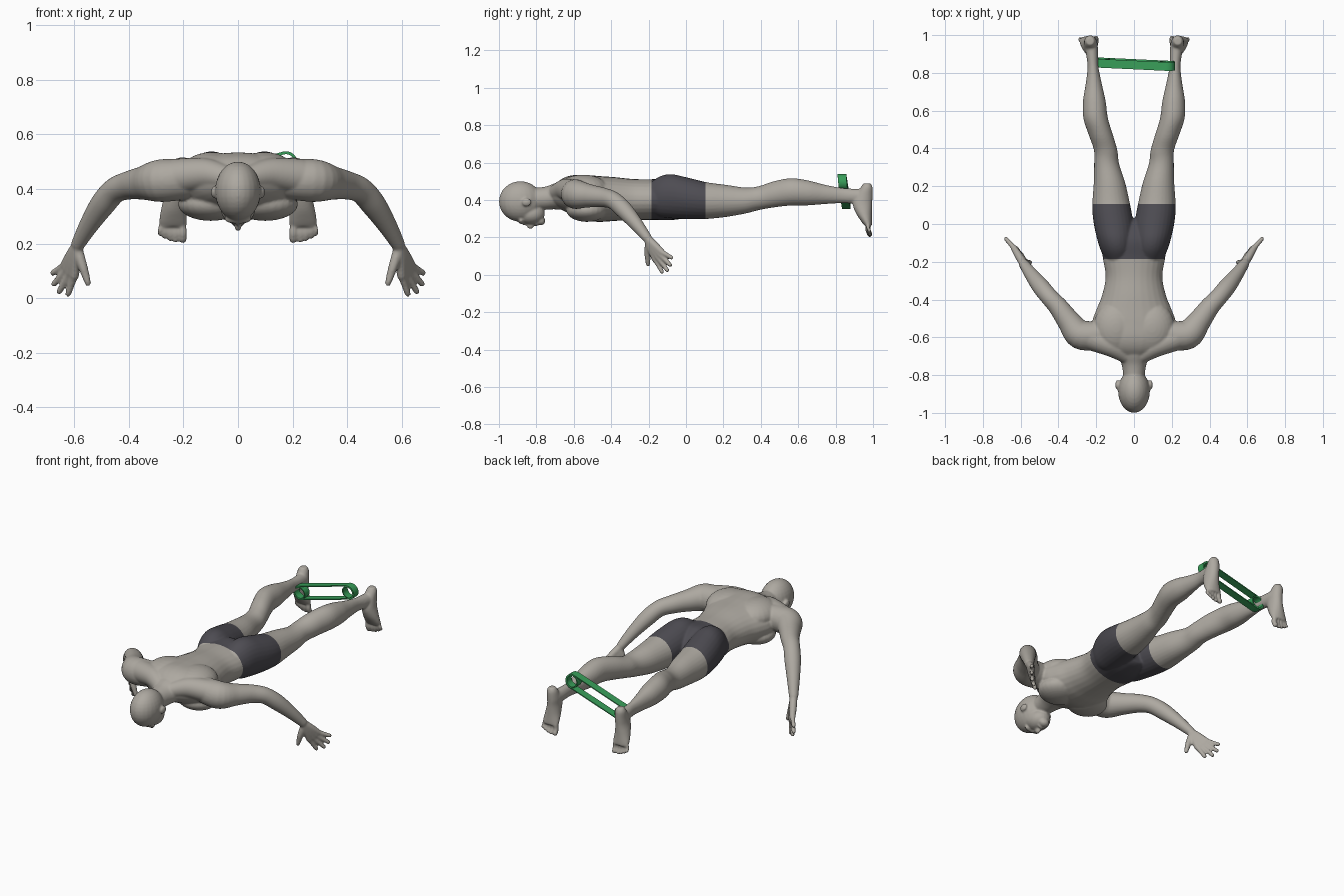
import bpy, bmesh, math
from mathutils import Vector, Matrix

cube = bpy.data.objects.get("Cube")
if cube:
    bpy.data.objects.remove(cube, do_unlink=True)


def material(name, rgb):
    m = bpy.data.materials.new(name)
    m.use_nodes = True
    m.diffuse_color = (*rgb, 1)
    m.node_tree.nodes["Principled BSDF"].inputs["Base Color"].default_value = (*rgb, 1)
    return m


skin = material("warm grey skin", (0.42, 0.395, 0.355))
cloth = material("charcoal shorts", (0.075, 0.072, 0.085))
rubber = material("green rubber", (0.04, 0.34, 0.10))

X, Y, Z = Vector((1, 0, 0)), Vector((0, 1, 0)), Vector((0, 0, 1))
SIDES = (1, -1)
bm = bmesh.new()


def smooth_path(points, steps=5):
    """Catmull-Rom through points of any dimension."""
    out = []
    last = len(points) - 1
    for i in range(last):
        quad = [points[max(0, min(last, i + k))] for k in (-1, 0, 1, 2)]
        for s in range(steps):
            t = s / steps
            out.append([0.5 * (2 * b + (c - a) * t + (2 * a - 5 * b + 4 * c - d) * t * t
                               + (3 * b - a - 3 * c + d) * t ** 3) for a, b, c, d in zip(*quad)])
    return out + [list(points[-1])]


def loft(points, u=None, v=None, sides=28):
    """Closed tube through (x, y, z, ru, rv); rings follow the path if no axes are given."""
    path = smooth_path(points)
    chord = (Vector(path[-1][:3]) - Vector(path[0][:3])).normalized()
    ref = X if abs(chord.z) > 0.75 else Z
    rings = []
    for i, p in enumerate(path):
        a, b = u, v
        if a is None:
            before, after = path[max(0, i - 1)], path[min(len(path) - 1, i + 1)]
            t = (Vector(after[:3]) - Vector(before[:3])).normalized()
            a = t.cross(ref).normalized()
            b = t.cross(a)
        rings.append([bm.verts.new(Vector(p[:3])
                      + a * p[3] * math.cos(k * math.tau / sides)
                      + b * p[4] * math.sin(k * math.tau / sides)) for k in range(sides)])
    for r, q in zip(rings, rings[1:]):
        for k in range(sides):
            j = (k + 1) % sides
            bm.faces.new((r[k], r[j], q[j], q[k]))
    bm.faces.new(rings[0])
    bm.faces.new(rings[-1])


def blob(center, radii):
    bmesh.ops.create_uvsphere(bm, u_segments=24, v_segments=16, radius=1,
                              matrix=Matrix.Translation(center) @ Matrix.Diagonal((*radii, 1)))


def limb(side, points):
    """Round limb with ball ends from (x, y, z, r) points."""
    pts = [(x * side, y, z, r, r) for x, y, z, r in points]
    loft(pts)
    for p in (pts[0], pts[-1]):
        blob(p[:3], (p[3],) * 3)


# Torso: (y, half width, centre height, half depth)
torso = [(-.71, .09, .425, .05), (-.66, .17, .43, .085), (-.60, .22, .425, .108),
         (-.52, .222, .41, .122), (-.45, .198, .405, .122), (-.38, .17, .405, .117),
         (-.28, .15, .402, .11), (-.18, .165, .402, .109), (-.08, .175, .402, .11),
         (0, .13, .385, .08), (.03, .06, .37, .05)]
loft([(0, y, z, w, d) for y, w, z, d in torso], X, Z)

# Neck and head, face down
loft([(0, -.82, .405, .055, .058), (0, -.75, .41, .064, .062),
      (0, -.70, .42, .085, .07), (0, -.62, .43, .13, .085)], X, Z)
blob((0, -.885, .392), (.084, .115, .108))
blob((0, -.83, .325), (.063, .075, .056))
blob((0, -.778, .288), (.03, .026, .024))
blob((0, -.832, .264), (.013, .02, .019))
blob((0, -.855, .275), (.008, .025, .012))
blob((0, -.80, .272), (.024, .011, .012))
blob((0, -.882, .29), (.052, .016, .018))

for s in SIDES:
    # Ear, shoulder blade, chest muscle, trapezius
    blob((s * .088, -.852, .388), (.011, .026, .022))
    blob((s * .095, -.55, .455), (.12, .14, .080))
    blob((s * .10, -.53, .345), (.12, .11, .062))
    limb(s, [(.045, -.69, .44, .046), (.12, -.645, .455, .058), (.22, -.605, .445, .066)])

    # Leg from buttock to ankle
    leg = [(.083, -.20, .41, .06, .075), (.09, -.14, .418, .086, .108), (.097, -.08, .42, .098, .118),
           (.106, -.01, .411, .105, .113), (.116, .06, .402, .104, .105), (.122, .12, .396, .098, .097),
           (.13, .22, .395, .083, .085), (.145, .32, .397, .066, .069), (.15, .39, .41, .062, .064),
           (.175, .47, .43, .064, .07), (.203, .56, .443, .065, .073), (.21, .65, .438, .06, .067),
           (.213, .74, .43, .043, .052), (.217, .83, .424, .029, .041), (.222, .90, .42, .032, .04),
           (.227, .95, .42, .035, .04)]
    loft([(s * p[0], *p[1:]) for p in leg], X, Z)

    # Foot hanging down with the sole facing back
    foot = [(.232, .968, .488, .02, .02), (.232, .965, .465, .031, .033), (.23, .951, .42, .036, .047),
            (.232, .943, .38, .038, .052), (.236, .951, .33, .045, .043), (.238, .966, .285, .051, .029),
            (.238, .975, .262, .049, .02)]
    loft([(s * p[0], *p[1:]) for p in foot], X, Y)
    for x, tip, r in ((.202, .216, .0145), (.229, .212, .0098), (.249, .217, .0095),
                      (.268, .225, .0092), (.286, .235, .009)):
        limb(s, [(x * .9 + .023, .975, .268, r), (x, .973, (tip + .265) / 2, r), (x, .983, tip, r)])

    # Arm from shoulder to wrist
    limb(s, [(.20, -.59, .435, .075), (.285, -.585, .43, .078), (.345, -.515, .422, .062),
             (.40, -.44, .413, .052), (.45, -.385, .395, .047), (.495, -.33, .345, .046),
             (.545, -.265, .27, .036), (.585, -.21, .20, .026)])

    # Palm and fingers: knuckle, then finger tip
    wrist = Vector((.587, -.207, .195))
    fingers = [((.600, -.165, .082), (.622, -.128, .016)), ((.615, -.150, .092), (.655, -.100, .024)),
               ((.627, -.137, .105), (.674, -.084, .052)), ((.635, -.128, .120), (.678, -.078, .092))]
    for knuckle, tip in fingers:
        k, t = Vector(knuckle), Vector(tip)
        limb(s, [(*wrist, .021), (*wrist.lerp(k, .5), .021), (*k, .017)])
        limb(s, [(*k, .015), (*k.lerp(t, .5), .0125), (*t, .0115)])
    limb(s, [(.585, -.20, .165, .02), (.567, -.205, .11, .017), (.55, -.203, .055, .0115)])

bmesh.ops.recalc_face_normals(bm, faces=bm.faces)
mesh = bpy.data.meshes.new("body")
bm.to_mesh(mesh)
bm.free()
body = bpy.data.objects.new("body", mesh)
bpy.context.collection.objects.link(body)

# Fuse all parts into one soft skin
fuse = body.modifiers.new("fuse", "REMESH")
fuse.mode = "VOXEL"
fuse.voxel_size = 0.0058
relax = body.modifiers.new("relax", "SMOOTH")
relax.factor = 0.5
relax.iterations = 5
fused = bpy.data.meshes.new_from_object(body.evaluated_get(bpy.context.evaluated_depsgraph_get()))
body.modifiers.clear()
body.data = fused
fused.materials.clear()
fused.materials.append(skin)
fused.materials.append(cloth)

# Shorts: cut the waist and hems, then colour the band between
WAIST, HEM = -.185, .105
bm = bmesh.new()
bm.from_mesh(fused)
for y in (WAIST, HEM):
    near = [f for f in bm.faces if abs(f.calc_center_median().y - y) < .03
            and abs(f.calc_center_median().x) < .3]
    geom = near + list({e for f in near for e in f.edges}) + list({w for f in near for w in f.verts})
    bmesh.ops.bisect_plane(bm, geom=geom, dist=1e-5, plane_co=(0, y, 0), plane_no=Y)
for f in bm.faces:
    c = f.calc_center_median()
    f.material_index = int(WAIST < c.y < HEM and abs(c.x) < .3)
    f.smooth = True
bm.to_mesh(fused)
bm.free()

# Resistance band: a tilted flat loop between the ankles, with a ring at each end
low, high, R, N = Vector((-.165, .85, .395)), Vector((.175, .842, .495)), .043, 16
along = (high - low).normalized()
up = along.cross(Y).normalized()
lean = Vector((0, -.08, 0))


def arc(center, start, sweep, radius):
    return [center + (along * math.cos(start + sweep * i / N) + up * math.sin(start + sweep * i / N)) * radius
            for i in range(N + 1)]


def strap(outline):
    rows = [[bm.verts.new(p + Y * w + lean * (p.z - .44)) for p in outline] for w in (-.023, .023)]
    for i in range(len(outline)):
        j = (i + 1) % len(outline)
        bm.faces.new((rows[0][i], rows[0][j], rows[1][j], rows[1][i]))


bm = bmesh.new()
strap(arc(high, -math.pi / 2, math.pi, R) + arc(low, math.pi / 2, math.pi, R))
for c in (low, high):
    strap(arc(c, 0, math.tau, R - .004)[:-1])
bmesh.ops.recalc_face_normals(bm, faces=bm.faces)
bmesh.ops.solidify(bm, geom=bm.faces[:], thickness=.006)
bmesh.ops.recalc_face_normals(bm, faces=bm.faces)
mesh = bpy.data.meshes.new("resistance_band")
bm.to_mesh(mesh)
bm.free()
mesh.materials.append(rubber)
band = bpy.data.objects.new("resistance_band", mesh)
bpy.context.collection.objects.link(band)
bpy.ops.object.select_all(action="DESELECT")
band.select_set(True)
bpy.context.view_layer.objects.active = band
bpy.ops.object.shade_smooth_by_angle(angle=math.radians(40))
